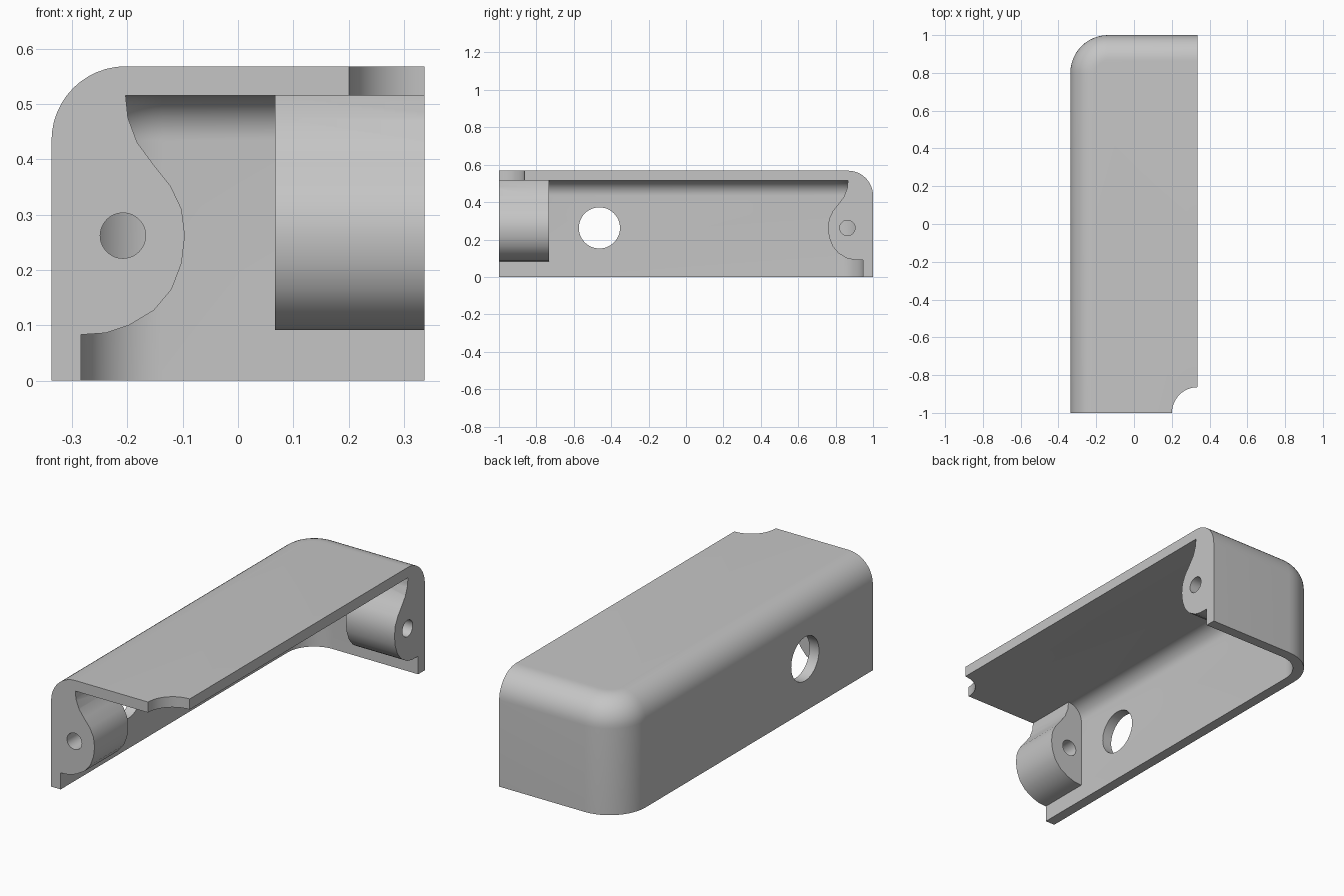
import bpy, bmesh
from math import sin, cos, pi

cube = bpy.data.objects.get("Cube")
if cube:
    bpy.data.objects.remove(cube, do_unlink=True)

HALF_W, TOP, WALL = 0.337, 0.568, 0.053
CORNER_R, EDGE_R = 0.20, 0.134      # upright corner and top edge rounding

grey = bpy.data.materials.new("light grey plastic")
grey.use_nodes = True
colour = (0.56, 0.56, 0.56, 1)
grey.diffuse_color = colour
grey.node_tree.nodes["Principled BSDF"].inputs["Base Color"].default_value = colour


def loft(name, rings):
    """Solid skinned through equal-length rings of points, capped at both ends."""
    bm = bmesh.new()
    rows = [[bm.verts.new(p) for p in ring] for ring in rings]
    for low, high in zip(rows, rows[1:]):
        for i in range(len(low)):
            j = (i + 1) % len(low)
            bm.faces.new((low[i], low[j], high[j], high[i]))
    bm.faces.new(rows[0])
    bm.faces.new(rows[-1])
    bmesh.ops.recalc_face_normals(bm, faces=bm.faces)
    mesh = bpy.data.meshes.new(name)
    bm.to_mesh(mesh)
    bm.free()
    obj = bpy.data.objects.new(name, mesh)
    bpy.context.collection.objects.link(obj)
    mesh.materials.append(grey)
    return obj


def rounded_block(name, offset, x_end, y_end, bottom, steps=12):
    """Block with one rounded upright corner and rounded top edges."""
    edge = EDGE_R - offset
    levels = [(bottom, offset)]
    for k in range(steps + 1):
        t = k / steps * pi / 2
        levels.append((TOP - EDGE_R + edge * sin(t), offset + edge * (1 - cos(t))))
    rings = []
    for z, inset in levels:
        r = CORNER_R - inset
        ring = [(-HALF_W + inset, y_end, z)]
        for k in range(steps + 1):
            a = pi - k / steps * pi / 2
            ring.append((-HALF_W + CORNER_R + r * cos(a), 1 - CORNER_R + r * sin(a), z))
        ring += [(x_end, 1 - inset, z), (x_end, y_end, z)]
        rings.append(ring)
    return loft(name, rings)


def cylinder(radius, depth, location, rotation=(0, 0, 0)):
    bpy.ops.mesh.primitive_cylinder_add(vertices=48, radius=radius, depth=depth,
                                        location=location, rotation=rotation)
    obj = bpy.context.object
    obj.data.materials.append(grey)
    return obj


def subtract(target, cutter):
    cutter.hide_render = True
    mod = target.modifiers.new("cut", 'BOOLEAN')
    mod.operation, mod.solver, mod.object = 'DIFFERENCE', 'EXACT', cutter
    bpy.ops.object.select_all(action='DESELECT')
    bpy.context.view_layer.objects.active = target
    target.select_set(True)
    bpy.ops.object.modifier_apply(modifier=mod.name)
    bpy.data.objects.remove(cutter, do_unlink=True)


# Screw boss outline: distance from the inner wall, height
boss_outline = [(0.0, 0.083), (0.045, 0.086), (0.087, 0.1), (0.132, 0.127),
                (0.164, 0.165), (0.182, 0.212), (0.188, 0.262), (0.182, 0.31),
                (0.162, 0.352), (0.13, 0.392), (0.102, 0.43), (0.085, 0.475),
                (0.081, 0.514), (0.081, 0.8), (-0.3, 0.8), (-0.3, 0.083)]
inner_x, inner_y = -HALF_W + WALL, 1 - WALL

# Shell and the hollow inside it, open at the front, one side and the bottom
shell = rounded_block("housing_shell", 0, HALF_W, -1, 0)
hollow = rounded_block("hollow_cutter", WALL, 0.6, -1.2, -0.2)

# Bosses stay solid where the hollow is trimmed away
subtract(hollow, loft("front_boss", [[(inner_x + d, y, z) for d, z in boss_outline]
                                     for y in (-1.4, -0.733)]))
subtract(hollow, loft("back_boss", [[(x, inner_y - d, max(z, 0.083 + 0.008 * (d < 0.1)))
                                     for d, z in boss_outline] for x in (0.067, 0.9)]))
subtract(shell, hollow)

# Screw holes through the bosses
subtract(shell, cylinder(0.041, 0.5, (-0.208, -0.9, 0.262), (pi / 2, 0, 0)))
subtract(shell, cylinder(0.041, 0.5, (0.25, 0.863, 0.262), (0, pi / 2, 0)))
# Cable opening in the side wall
subtract(shell, cylinder(0.11, 0.3, (-HALF_W, -0.463, 0.262), (0, pi / 2, 0)))
# Quarter-round notch in the top plate
subtract(shell, cylinder(0.136, 0.1, (HALF_W, -1, 0.56)))

bpy.ops.object.select_all(action='DESELECT')
bpy.context.view_layer.objects.active = shell
shell.select_set(True)
bpy.ops.object.shade_smooth_by_angle(angle=pi / 6)
